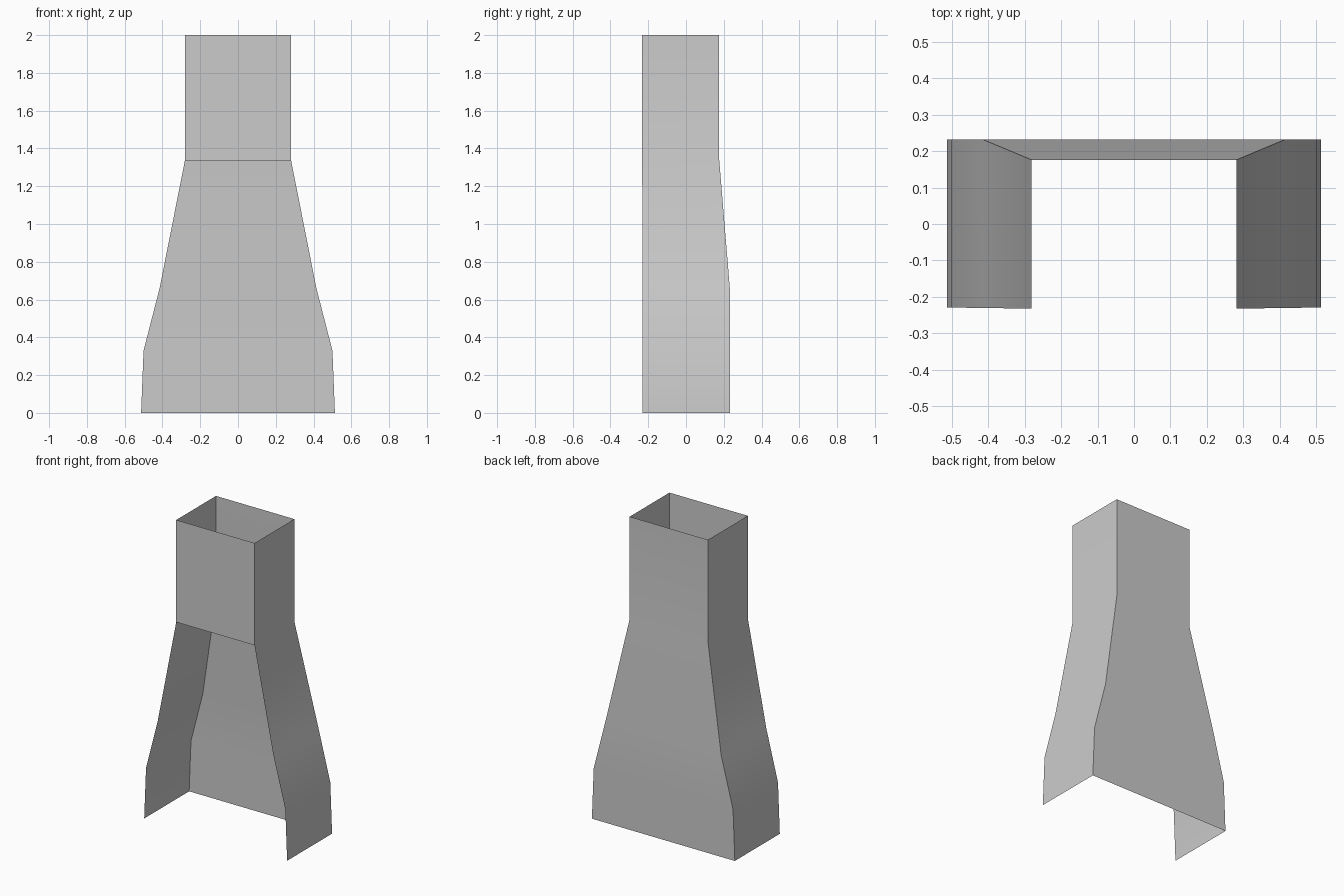
import bpy, bmesh, math

if "Cube" in bpy.data.objects:
    bpy.data.objects.remove(bpy.data.objects["Cube"])

# Profile rings: height, half width, front y, back y
RINGS = [
    (0.00, 0.513, -0.229, 0.232),
    (0.33, 0.500, -0.229, 0.232),
    (0.66, 0.415, -0.230, 0.232),
    (1.337, 0.281, -0.232, 0.176),
    (2.00, 0.281, -0.232, 0.176),
]

bm = bmesh.new()
rings = [[bm.verts.new(p) for p in ((-w, f, z), (-w, b, z), (w, b, z), (w, f, z))]
         for z, w, f, b in RINGS]

# Side and back walls, open at top and bottom
for lo, hi in zip(rings, rings[1:]):
    for i in range(3):
        bm.faces.new((lo[i + 1], lo[i], hi[i], hi[i + 1]))

# Front panel closes only the upper neck
lo, hi = rings[3], rings[4]
bm.faces.new((lo[0], lo[3], hi[3], hi[0]))
bm.normal_update()

mesh = bpy.data.meshes.new("chimney_hood")
bm.to_mesh(mesh)
bm.free()
hood = bpy.data.objects.new("chimney_hood", mesh)
bpy.context.collection.objects.link(hood)

# Soft bends, crisp corners
bpy.context.view_layer.objects.active = hood
hood.select_set(True)
bpy.ops.object.shade_smooth_by_angle(angle=math.radians(30))
